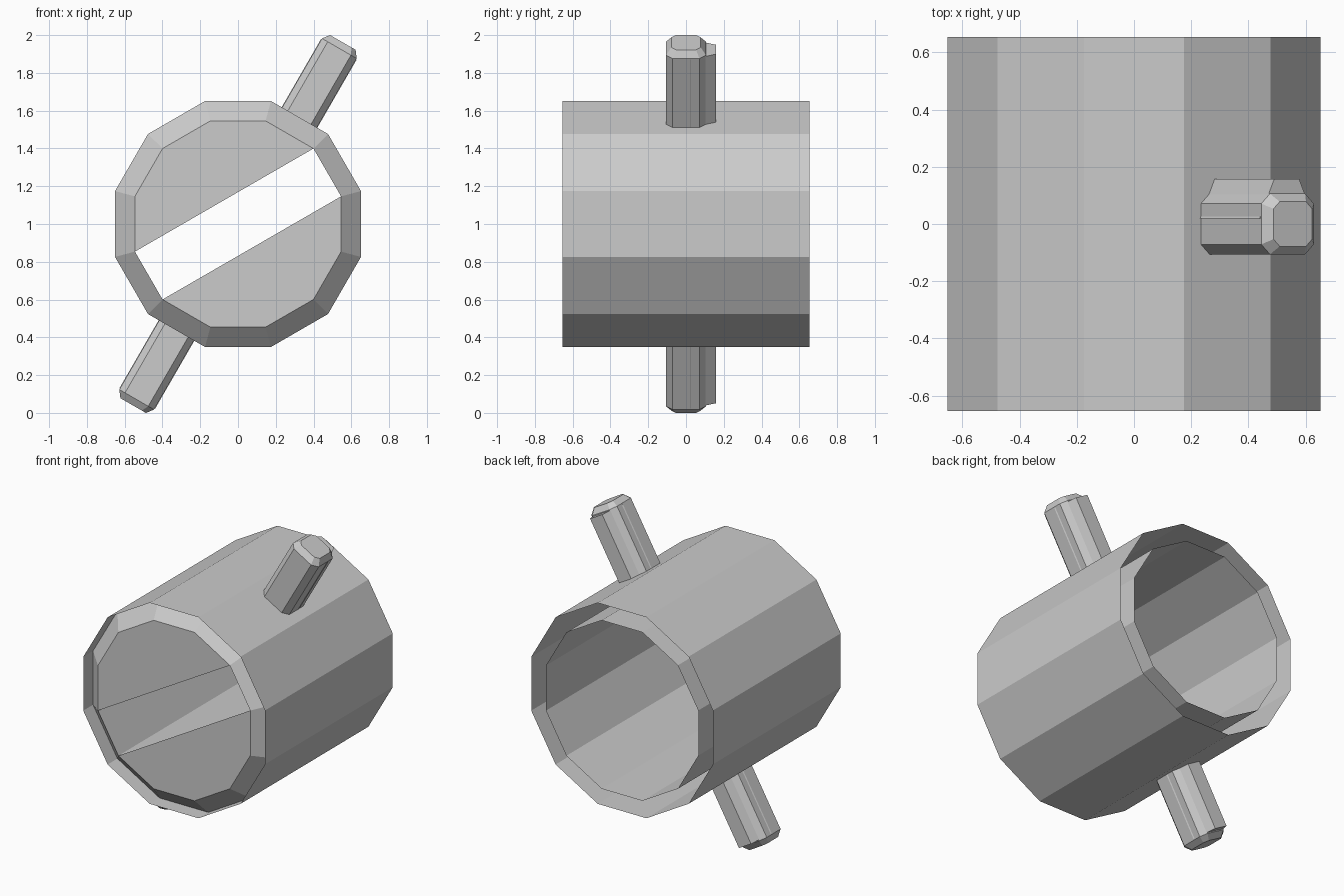
import bpy, bmesh, math
from mathutils import Vector

if "Cube" in bpy.data.objects:
    bpy.data.objects.remove(bpy.data.objects["Cube"])

SIDES = 12
R_OUT, R_IN, HALF = 0.674, 0.565, 0.654


def add_object(name, bm):
    mesh = bpy.data.meshes.new(name)
    bm.to_mesh(mesh)
    bm.free()
    obj = bpy.data.objects.new(name, mesh)
    bpy.context.collection.objects.link(obj)
    return obj


def ring(bm, radius, y):
    verts = []
    for k in range(SIDES):
        a = math.radians(15 + 30 * k)
        verts.append(bm.verts.new((radius * math.cos(a), y, 1 + radius * math.sin(a))))
    return verts


def bridge(bm, a, b):
    n = len(a)
    for i in range(n):
        j = (i + 1) % n
        bm.faces.new((a[i], a[j], b[j], b[i]))


def prism(name, loops, turn):
    """Loops of (across, y, along) points, placed on the 60 degree pin axis."""
    along = Vector((0.5, 0, math.sqrt(0.75))) * turn
    across = Vector((math.sqrt(0.75), 0, -0.5)) * turn
    bm = bmesh.new()
    rings = [[bm.verts.new(across * p + along * u + Vector((0, y, 1)))
              for p, y, u in loop] for loop in loops]
    for a, b in zip(rings, rings[1:]):
        bridge(bm, a, b)
    bm.faces.new(rings[0])
    bm.faces.new(rings[-1])
    bmesh.ops.recalc_face_normals(bm, faces=bm.faces)
    return add_object(name, bm)


def octagon(half, cut, u):
    h, c = half, half - cut
    pts = [(h, -c), (h, c), (c, h), (-c, h), (-h, c), (-h, -c), (-c, -h), (c, -h)]
    return [(p, y, u) for p, y in pts]


# Outer shell, open at both ends
bm = bmesh.new()
bridge(bm, ring(bm, R_OUT, HALF), ring(bm, R_OUT, -HALF))
add_object("outer_shell", bm)

# Inner sleeve with a flared front collar and a slotted front cap
bm = bmesh.new()
front = ring(bm, R_IN, -HALF)
bridge(bm, front, ring(bm, R_IN, HALF))
bridge(bm, ring(bm, R_OUT, -HALF + 0.1), front)
bm.faces.new(front[1:7])
bm.faces.new(front[7:] + front[:1])
add_object("inner_sleeve", bm)

# Two opposite pins, each with a rail along its back
for name, turn in (("upper", 1), ("lower", -1)):
    prism(name + "_pin", [octagon(0.106, 0.035, 0.6),
                          octagon(0.106, 0.035, 1.073),
                          octagon(0.078, 0.025, 1.11)], turn)
    profile = [(-0.109, 0.02), (-0.05, 0.158), (0.05, 0.158), (0.109, 0.02)]
    prism(name + "_rail", [[(p, y, u) for p, y in profile] for u in (0.6, 1.067)], turn)
